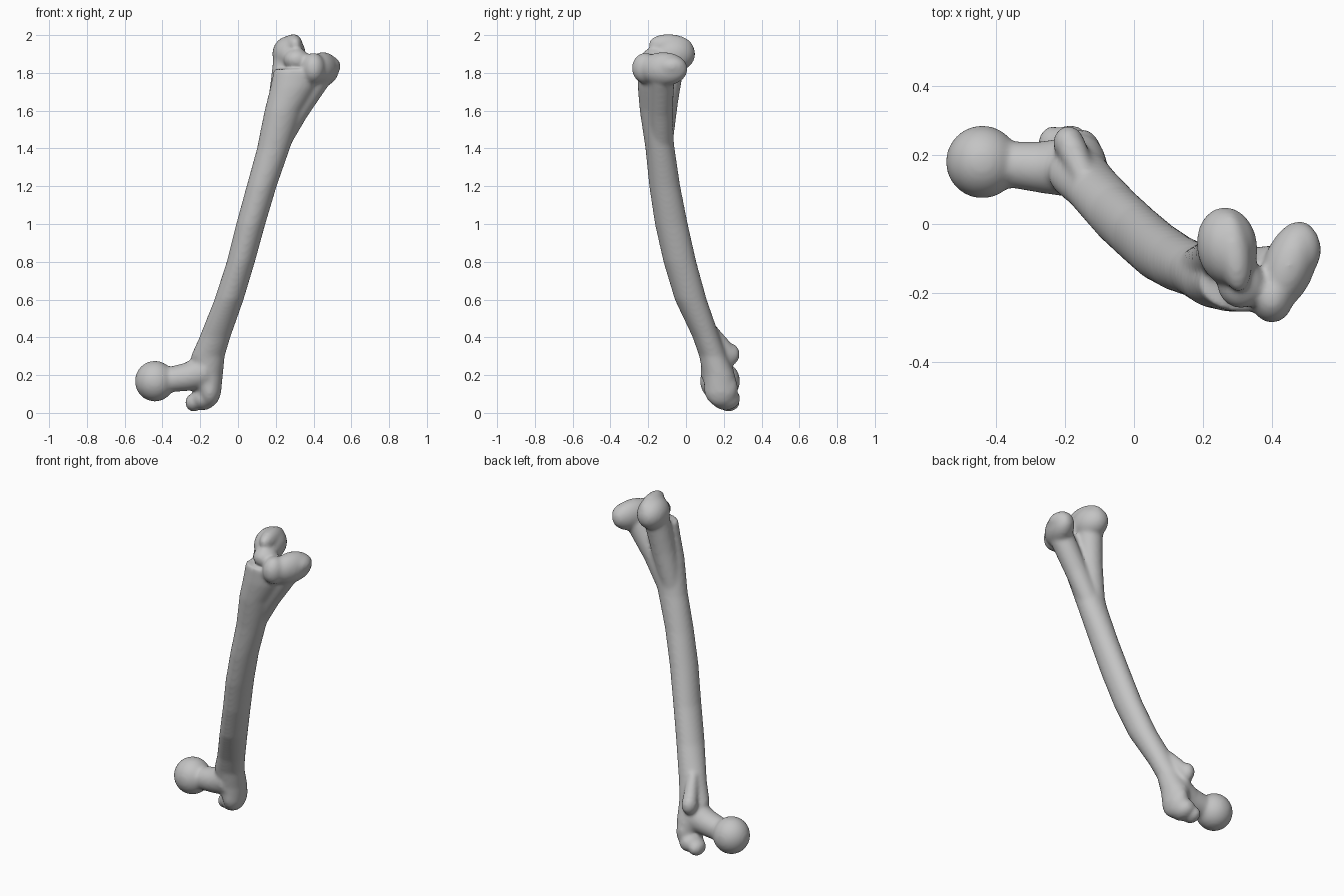
import bpy, bmesh, math
from mathutils import Vector, Matrix

cube = bpy.data.objects.get("Cube")
if cube:
    bpy.data.objects.remove(cube, do_unlink=True)

bone_grey = bpy.data.materials.new("bone_grey")
bone_grey.use_nodes = True
bone_grey.diffuse_color = (0.55, 0.55, 0.55, 1)
bone_grey.node_tree.nodes["Principled BSDF"].inputs["Base Color"].default_value = (0.55, 0.55, 0.55, 1)

bm = bmesh.new()


def lump(center, radii, rot=(0, 0, 0)):
    """Ellipsoid with rotation in degrees about x, y, z."""
    m = Matrix.Translation(center)
    for axis, angle in zip("XYZ", rot):
        m = m @ Matrix.Rotation(math.radians(angle), 4, axis)
    m = m @ Matrix.Diagonal((*radii, 1))
    bmesh.ops.create_uvsphere(bm, u_segments=32, v_segments=20, radius=1, matrix=m)


def loft(rings, n=28):
    """Skin between closed loops of coordinates and cap both ends."""
    loops = [[bm.verts.new(p) for p in ring] for ring in rings]
    for a, b in zip(loops, loops[1:]):
        for i in range(n):
            j = (i + 1) % n
            bm.faces.new((a[i], a[j], b[j], b[i]))
    bm.faces.new(loops[0][::-1])
    bm.faces.new(loops[-1])


def ellipse_ring(z, x0, x1, y0, y1, n=28):
    cx, cy, rx, ry = (x0 + x1) / 2, (y0 + y1) / 2, (x1 - x0) / 2, (y1 - y0) / 2
    return [(cx + rx * math.cos(2 * math.pi * i / n),
             cy + ry * math.sin(2 * math.pi * i / n), z) for i in range(n)]


def tube(points, n=28):
    """Round tapering tube through (x, y, z, radius) points."""
    rings = []
    for k, p in enumerate(points):
        d = Vector(points[min(k + 1, len(points) - 1)][:3]) - Vector(points[max(k - 1, 0)][:3])
        q = d.to_track_quat('Z', 'Y')
        rings.append([Vector(p[:3]) + q @ Vector((p[3] * math.cos(2 * math.pi * i / n),
                      p[3] * math.sin(2 * math.pi * i / n), 0)) for i in range(n)])
    loft(rings, n)


# Shaft: height, x extent, y extent
loft([ellipse_ring(*r) for r in (
    (0.10, -0.21, -0.09, 0.10, 0.27),
    (0.20, -0.24, -0.08, 0.09, 0.26),
    (0.30, -0.25, -0.07, 0.07, 0.22),
    (0.40, -0.205, -0.04, 0.035, 0.18),
    (0.60, -0.125, 0.03, -0.06, 0.11),
    (0.80, -0.06, 0.09, -0.12, 0.055),
    (1.00, -0.01, 0.145, -0.165, 0.01),
    (1.20, 0.045, 0.205, -0.195, -0.03),
    (1.40, 0.10, 0.275, -0.215, -0.06),
    (1.60, 0.14, 0.34, -0.245, -0.08),
    (1.72, 0.17, 0.41, -0.255, -0.085),
    (1.82, 0.19, 0.45, -0.255, -0.10))])

# Ball head and neck
lump((-0.44, 0.18, 0.168), (0.106, 0.106, 0.108))
tube([(-0.45, 0.18, 0.17, 0.07), (-0.35, 0.172, 0.178, 0.068),
      (-0.27, 0.165, 0.19, 0.075), (-0.17, 0.165, 0.22, 0.09)])

# Large and small bumps beside the neck
lump((-0.15, 0.185, 0.13), (0.06, 0.09, 0.10))
lump((-0.185, 0.21, 0.075), (0.065, 0.078, 0.06), (0, 25, 0))
lump((-0.235, 0.225, 0.055), (0.045, 0.06, 0.048))
lump((-0.19, 0.235, 0.31), (0.045, 0.05, 0.058))
tube([(-0.185, 0.23, 0.31, 0.045), (-0.14, 0.13, 0.45, 0.03)])

# Ridges flaring from the shaft to the knuckles
tube([(0.18, -0.13, 1.42, 0.06), (0.23, -0.11, 1.66, 0.07), (0.26, -0.08, 1.86, 0.075)])
tube([(0.21, -0.13, 1.42, 0.06), (0.31, -0.135, 1.60, 0.065), (0.42, -0.13, 1.77, 0.07)])

# Inner knuckle
lump((0.27, -0.065, 1.90), (0.088, 0.115, 0.095), (0, 0, 8))
lump((0.29, -0.08, 1.945), (0.05, 0.12, 0.06), (-5, 0, 8))
lump((0.31, -0.17, 1.87), (0.07, 0.075, 0.06))

# Outer knuckle
lump((0.45, -0.12, 1.82), (0.075, 0.135, 0.09), (0, 0, -20))
lump((0.485, -0.075, 1.835), (0.058, 0.078, 0.055))
lump((0.40, -0.215, 1.825), (0.062, 0.072, 0.082))

# Join all lumps into one continuous bone surface
bmesh.ops.recalc_face_normals(bm, faces=bm.faces)
mesh = bpy.data.meshes.new("thigh_bone")
bm.to_mesh(mesh)
bm.free()
bone = bpy.data.objects.new("thigh_bone", mesh)
bpy.context.collection.objects.link(bone)
mesh.materials.append(bone_grey)

remesh = bone.modifiers.new("fuse", 'REMESH')
remesh.mode = 'VOXEL'
remesh.voxel_size = 0.01
remesh.use_smooth_shade = True
smooth = bone.modifiers.new("soften", 'SMOOTH')
smooth.factor = 0.5
smooth.iterations = 12

for o in bpy.context.selected_objects:
    o.select_set(False)
bone.select_set(True)
bpy.context.view_layer.objects.active = bone
for name in ("fuse", "soften"):
    bpy.ops.object.modifier_apply(modifier=name)
bpy.ops.object.shade_smooth()
